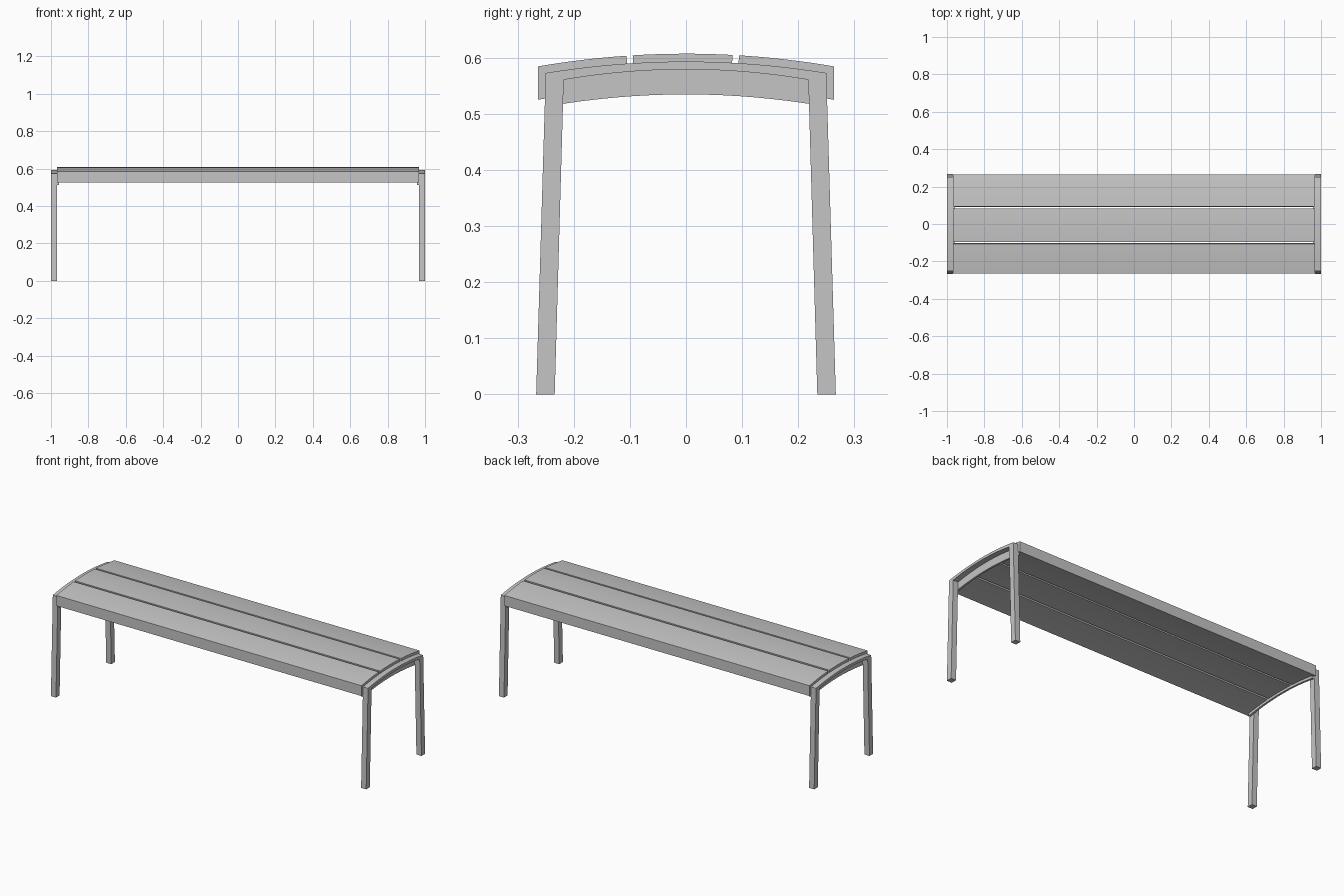
import bpy
import bmesh
import math

if "Cube" in bpy.data.objects:
    bpy.data.objects.remove(bpy.data.objects["Cube"])

grey = bpy.data.materials.new("grey metal")
grey.use_nodes = True
grey.diffuse_color = (0.56, 0.56, 0.56, 1)
grey.node_tree.nodes["Principled BSDF"].inputs["Base Color"].default_value = (0.56, 0.56, 0.56, 1)


def arc(y0, y1, crown, bend, steps):
    """Points (y, z) along a shallow crowned curve."""
    ys = [y0 + (y1 - y0) * i / steps for i in range(steps + 1)]
    return [(y, crown - bend * y * y) for y in ys]


def band(name, outer, inner, x0, x1):
    """Solid between two matching side profiles, extruded along x."""
    bm = bmesh.new()
    rings = []
    for (yo, zo), (yi, zi) in zip(outer, inner):
        corners = [(x0, yo, zo), (x1, yo, zo), (x1, yi, zi), (x0, yi, zi)]
        rings.append([bm.verts.new(c) for c in corners])
    for a, b in zip(rings, rings[1:]):
        for i in range(4):
            j = (i + 1) % 4
            bm.faces.new((a[i], a[j], b[j], b[i]))
    bm.faces.new(rings[0])
    bm.faces.new(rings[-1][::-1])
    bmesh.ops.recalc_face_normals(bm, faces=bm.faces)
    mesh = bpy.data.meshes.new(name)
    bm.to_mesh(mesh)
    bm.free()
    mesh.materials.append(grey)
    obj = bpy.data.objects.new(name, mesh)
    bpy.context.collection.objects.link(obj)
    bpy.ops.object.select_all(action='DESELECT')
    obj.select_set(True)
    bpy.context.view_layer.objects.active = obj
    bpy.ops.object.shade_smooth_by_angle(angle=math.radians(30))


FRAME_X = 0.968     # inner face of the end frames
EDGE = 0.2635       # outer edge of the seat
TOP, BAR, UNDER, BEND = 0.607, 0.593, 0.5475, 0.325

# End frames: splayed legs joined by an arched bar, with a brace plate inside
frame_outer = [(-0.267, 0)] + arc(-0.25, 0.25, BAR, BEND, 16) + [(0.267, 0)]
frame_inner = [(-0.234, 0)] + arc(-0.218, 0.218, 0.579, 0.39, 16) + [(0.234, 0)]
brace_top = arc(-0.249, 0.249, BAR, BEND, 16)
brace_bottom = arc(-0.249, 0.249, 0.5345, 0.35, 16)
for side, s in (("left", 1), ("right", -1)):
    band(side + "_leg_frame", frame_outer, frame_inner, s * FRAME_X, s)
    band(side + "_brace_plate", brace_top, brace_bottom, s * 0.957, s * FRAME_X)


def lower(y):
    """Slat joints lean towards the seat's centre of curvature."""
    return y if abs(y) == EDGE else y * 0.961


# Thick solid seat slats
for name, y0, y1 in (("front_slat", -EDGE, -0.106),
                     ("middle_slat", -0.095, 0.083),
                     ("back_slat", 0.0945, EDGE)):
    band(name, arc(y0, y1, TOP, BEND, 8),
         arc(lower(y0), lower(y1), UNDER, BEND, 8), -FRAME_X, FRAME_X)
